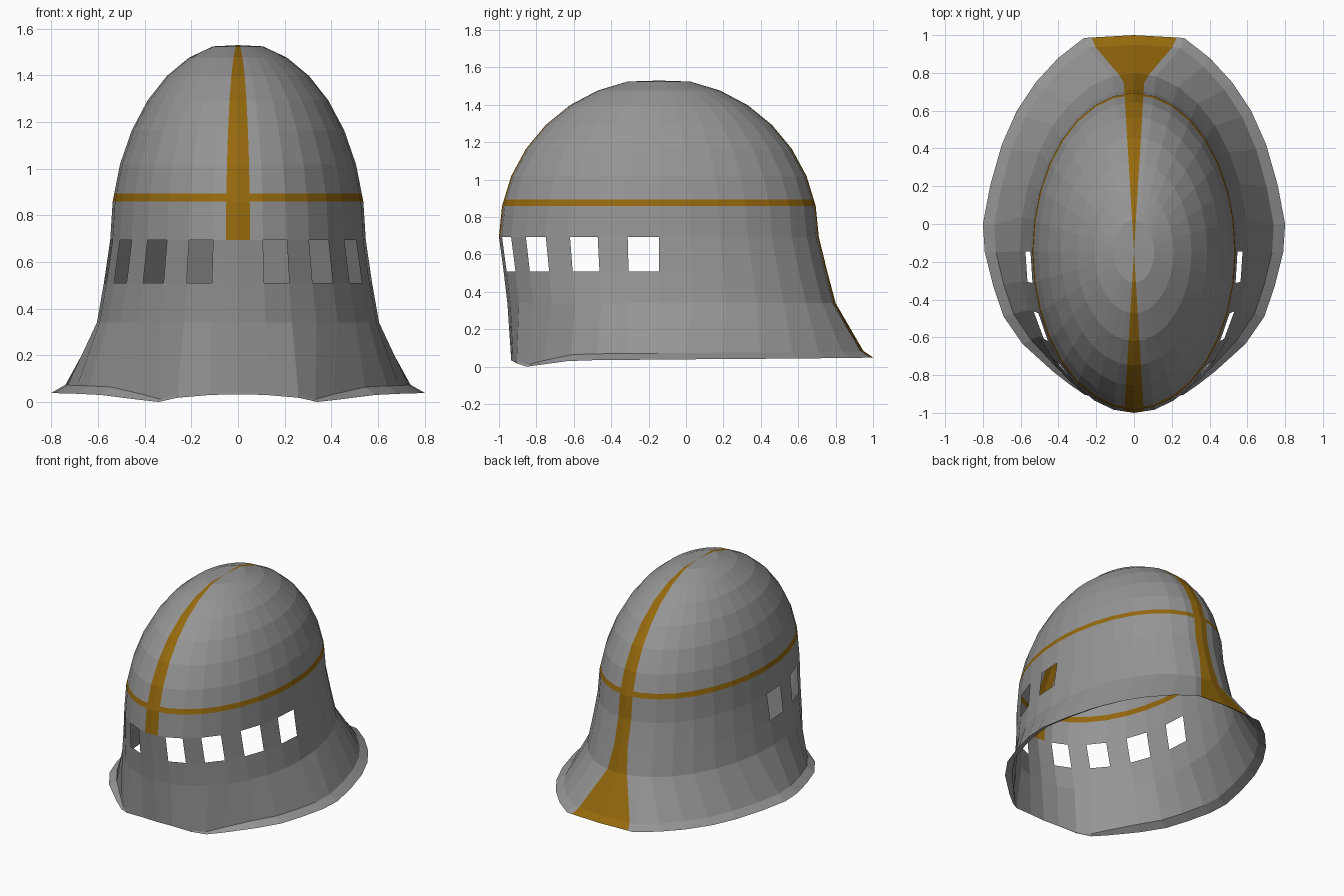
import bpy, bmesh
from math import sin, cos, pi, radians
from mathutils import Vector

cube = bpy.data.objects.get("Cube")
if cube:
    bpy.data.objects.remove(cube)


def material(name, rgb):
    m = bpy.data.materials.new(name)
    m.use_nodes = True
    m.diffuse_color = (*rgb, 1)
    m.node_tree.nodes["Principled BSDF"].inputs["Base Color"].default_value = (*rgb, 1)
    return m


STEEL = material("steel_grey", (0.3, 0.3, 0.3))
GOLD = material("dark_gold", (0.3, 0.14, 0.004))
STEPS = 16          # half ring, from the back (0) to the front (16)
CENTRE_Y = -0.145


def oval(rx, back, front, z):
    """Half an oval ring, running from the back to the front on the +x side."""
    pts = []
    for k in range(STEPS + 1):
        a = pi * k / STEPS
        ry = back if k <= STEPS / 2 else front
        pts.append(Vector((rx * sin(a), CENTRE_Y + ry * cos(a), z)))
    return pts


def with_strip(ring, back=0.48, front=0.48):
    """Add the edges of the centre strip next to both ends of a half ring."""
    return ([ring[0], ring[0].lerp(ring[1], back)] + ring[1:-1]
            + [ring[-1].lerp(ring[-2], front), ring[-1]])


def shell(name, rings, is_gold, is_hole=lambda row, col: False):
    """Skin a stack of half rings and mirror it to the other side."""
    bm = bmesh.new()
    rows = [[bm.verts.new(p) for p in r] for r in rings]
    for i, (lo, hi) in enumerate(zip(rows, rows[1:])):
        for j in range(len(lo) - 1):
            if is_hole(i, j):
                continue
            f = bm.faces.new((lo[j + 1], lo[j], hi[j], hi[j + 1]))
            f.material_index = int(is_gold(i, j))
    bmesh.ops.remove_doubles(bm, verts=bm.verts, dist=0.0005)
    bmesh.ops.recalc_face_normals(bm, faces=bm.faces)
    me = bpy.data.meshes.new(name)
    bm.to_mesh(me)
    bm.free()
    me.materials.append(STEEL)
    me.materials.append(GOLD)
    ob = bpy.data.objects.new(name, me)
    bpy.context.collection.objects.link(ob)
    mod = ob.modifiers.new("mirror", "MIRROR")
    mod.use_clip = True
    return ob


BACK, FRONT = 0, STEPS + 1      # columns of the centre strip

# Dome: rings of a stretched half sphere, with the gold band above the second
dome = []
for i in range(8):
    a = radians(90 - 11.25 * i)
    dome.append(oval(0.548 * sin(a), 0.855 * sin(a), 0.855 * sin(a), 0.694 + 0.847 * cos(a)))
dome.insert(2, [p.lerp(q, 0.22) for p, q in zip(dome[1], dome[2])])
dome.append([Vector((0, CENTRE_Y, 1.53))] * (STEPS + 1))
shell("dome", [with_strip(r) for r in dome],
      lambda row, col: row == 1 or col in (BACK, FRONT))

# Visor: a belt with four eye openings on each side
visor_low = oval(0.575, 0.90, 0.83, 0.51)
shell("visor", [with_strip(visor_low), with_strip(dome[0])],
      lambda row, col: col == BACK,
      lambda row, col: col in (9, 11, 13, 15))

# Skirt: flares to a wide rim at the sides and back, plain at the front
outline = [(0, 1), (.265, .985), (.40, .88), (.52, .75), (.62, .60), (.70, .42),
           (.76, .21), (.80, 0), (.79, -.15), (.745, -.33), (.69, -.49), (.59, -.635),
           (.43, -.78), (.34, -.85), (.26, -.905), (.12, -.925), (0, -.935)]
dips = {11: .03, 12: .01, 13: 0, 14: .018, 15: .03, 16: .033}
rim, lip = [], []
for k, (x, y) in enumerate(outline):
    z = dips.get(k, .035 + .015 * max(0, 1 - k / 10))
    rim.append(Vector((x, y, z)))
    width = min(1, max(0, (14 - k) / 3))
    lip.append(Vector((x * (1 - .075 * width),
                       CENTRE_Y + (y - CENTRE_Y) * (1 - .045 * width), z + .034 * max(width, .3))))
flare = oval(0.605, 0.945, 0.81, 0.34)
shell("skirt", [with_strip(rim, .85), with_strip(lip, .83), with_strip(flare, .66),
                with_strip(visor_low)],
      lambda row, col: col == BACK)
